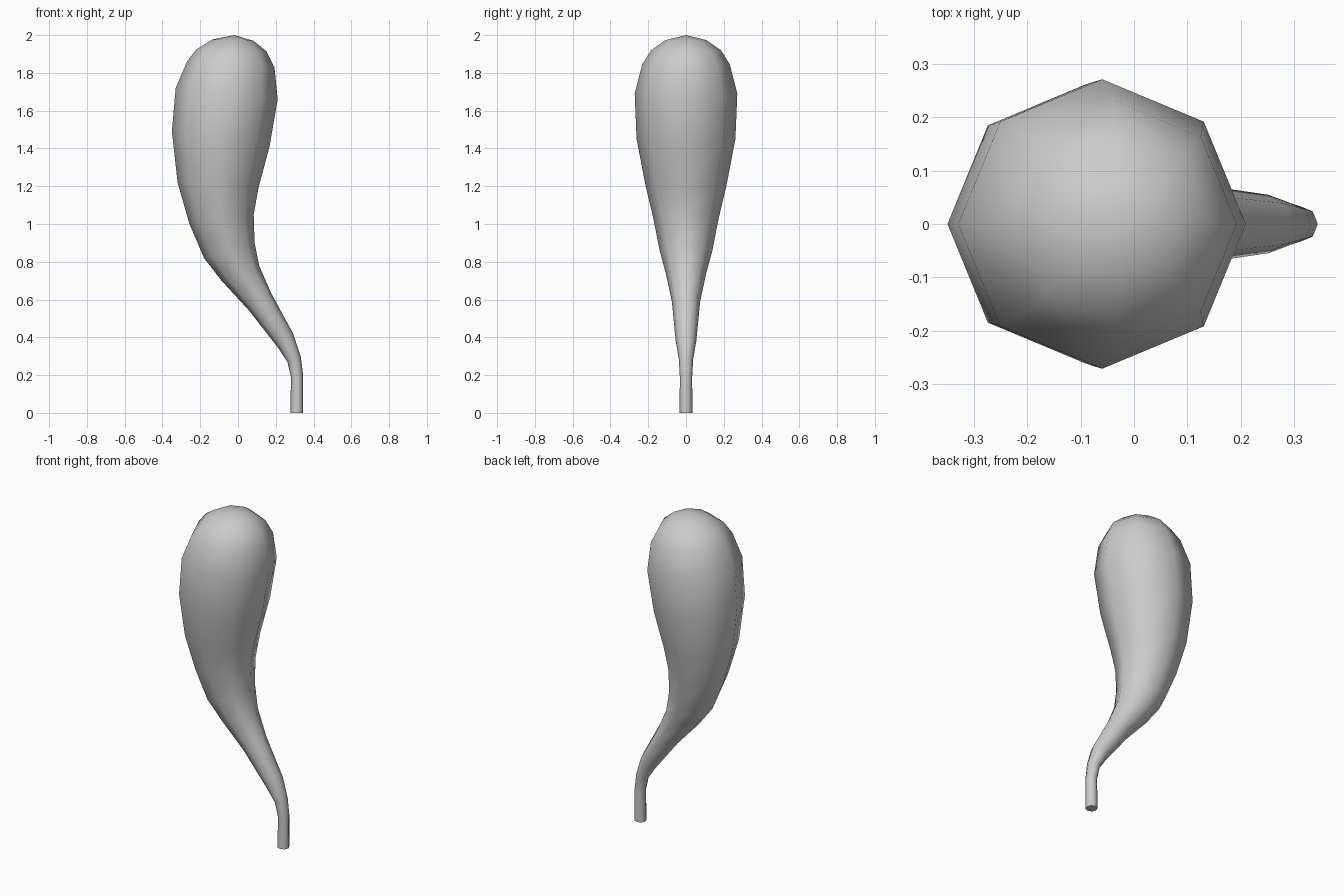
import bpy, bmesh, math
from mathutils import Vector

if "Cube" in bpy.data.objects:
    bpy.data.objects.remove(bpy.data.objects["Cube"])

SIDES = 8
# Cross-sections: left x, left z, right x, right z of the front silhouette
SECTIONS = [
    (.278, 0, .345, 0), (.28, .19, .345, .20), (.262, .27, .332, .30),
    (.212, .345, .292, .42), (.06, .54, .175, .635), (-.087, .70, .112, .78),
    (-.18, .82, .088, .90), (-.257, 1.0, .083, 1.05), (-.32, 1.22, .108, 1.19),
    (-.35, 1.49, .167, 1.41), (-.33, 1.72, .21, 1.66), (-.27, 1.86, .193, 1.83),
    (-.22, 1.925, .15, 1.915), (-.135, 1.977, .082, 1.97),
]

# Bent, tapering body: one octagonal ring per section
bm = bmesh.new()
rings = []
for lx, lz, rx, rz in SECTIONS:
    left, right = Vector((lx, 0, lz)), Vector((rx, 0, rz))
    mid, half = (left + right) / 2, (right - left) / 2
    side = Vector((0, half.length, 0))
    rings.append([bm.verts.new(mid + half * math.cos(a) + side * math.sin(a))
                  for a in (2 * math.pi * i / SIDES for i in range(SIDES))])
for low, high in zip(rings, rings[1:]):
    for i in range(SIDES):
        j = (i + 1) % SIDES
        bm.faces.new((low[i], low[j], high[j], high[i]))

# Rounded tip and flat foot
tip = bm.verts.new((-.02, 0, 2))
for i in range(SIDES):
    bm.faces.new((rings[-1][i], rings[-1][(i + 1) % SIDES], tip))
bm.faces.new(list(reversed(rings[0])))
bmesh.ops.recalc_face_normals(bm, faces=bm.faces[:])

mesh = bpy.data.meshes.new("curved_club")
bm.to_mesh(mesh)
bm.free()
body = bpy.data.objects.new("curved_club", mesh)
bpy.context.collection.objects.link(body)
bpy.context.view_layer.objects.active = body
body.select_set(True)
bpy.ops.object.shade_smooth_by_angle(angle=math.radians(65))
